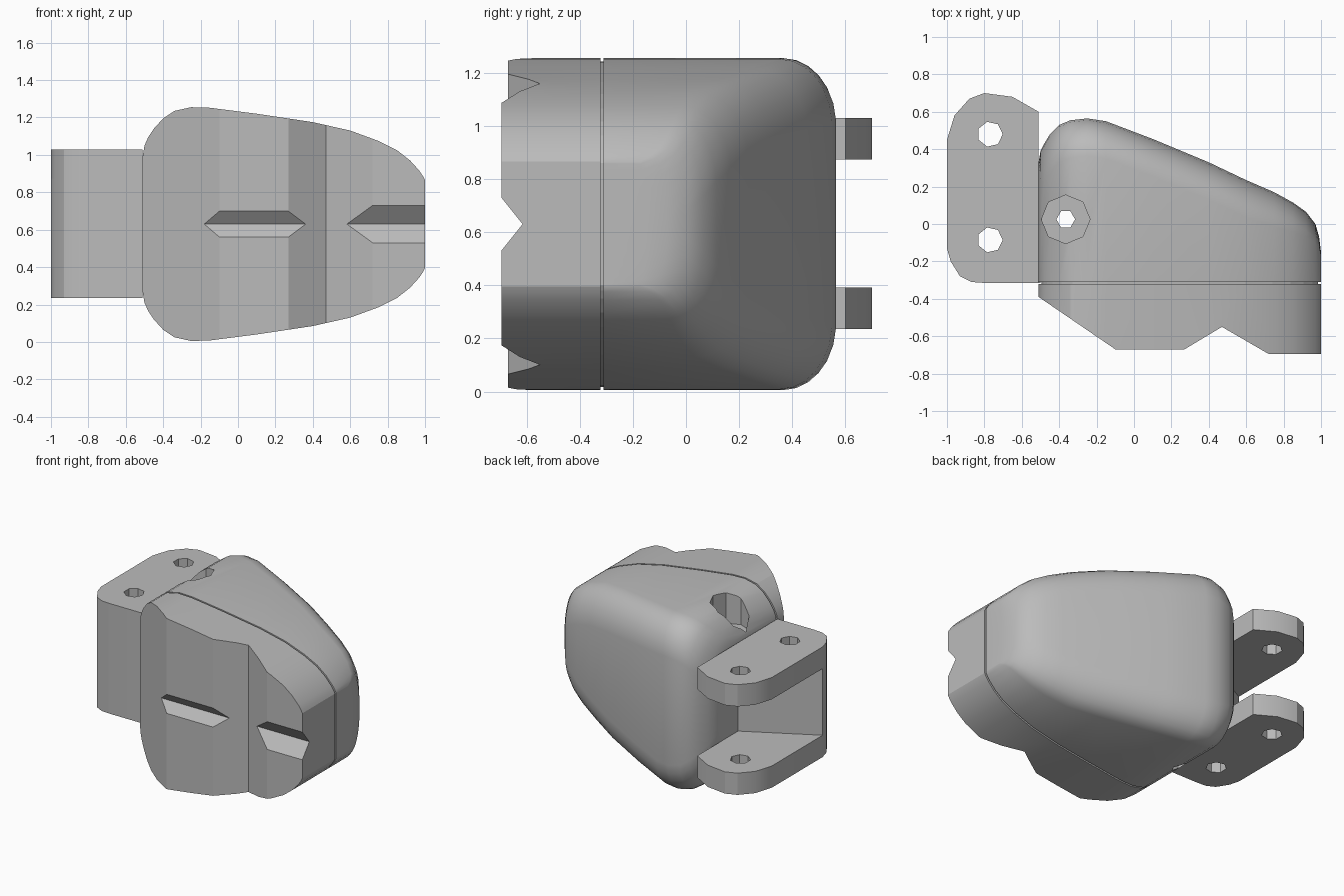
import bpy, bmesh, math
from mathutils import Vector

cube = bpy.data.objects.get("Cube")
if cube:
    bpy.data.objects.remove(cube, do_unlink=True)

grey = bpy.data.materials.new("plain_grey")
grey.use_nodes = True
grey.diffuse_color = (0.5, 0.5, 0.5, 1)
for node in grey.node_tree.nodes:
    if node.type == 'BSDF_PRINCIPLED':
        node.inputs["Base Color"].default_value = (0.5, 0.5, 0.5, 1)

MID = 0.63  # height of the symmetry plane


def finish(name, bm):
    bmesh.ops.recalc_face_normals(bm, faces=bm.faces[:])
    mesh = bpy.data.meshes.new(name)
    bm.to_mesh(mesh)
    bm.free()
    mesh.materials.append(grey)
    obj = bpy.data.objects.new(name, mesh)
    bpy.context.collection.objects.link(obj)
    return obj


def prism(name, points, axis, start, end):
    """Extrude a flat outline along one axis."""
    place = {'x': lambda u, v, w: (w, u, v),
             'y': lambda u, v, w: (u, w, v),
             'z': lambda u, v, w: (u, v, w)}[axis]
    bm = bmesh.new()
    face = bm.faces.new([bm.verts.new(place(u, v, start)) for u, v in points])
    extruded = bmesh.ops.extrude_face_region(bm, geom=[face])["geom"]
    shift = Vector(place(0, 0, end - start))
    bmesh.ops.translate(bm, vec=shift, verts=[g for g in extruded if isinstance(g, bmesh.types.BMVert)])
    return finish(name, bm)


def ngon(x, y, radius, sides):
    return [(x + radius * math.cos(math.tau * i / sides), y + radius * math.sin(math.tau * i / sides))
            for i in range(sides)]


def activate(obj):
    bpy.ops.object.select_all(action='DESELECT')
    obj.select_set(True)
    bpy.context.view_layer.objects.active = obj


def boolean(obj, cutter, operation='DIFFERENCE'):
    activate(obj)
    mod = obj.modifiers.new("cut", 'BOOLEAN')
    mod.operation, mod.solver, mod.object = operation, 'EXACT', cutter
    bpy.ops.object.modifier_apply(modifier=mod.name)
    bpy.data.objects.remove(cutter, do_unlink=True)


def smooth(obj, degrees):
    activate(obj)
    bpy.ops.object.shade_smooth_by_angle(angle=math.radians(degrees))


# Body stations: x, half height, depth of the back surface
stations = [(-.51, .36, .33), (-.5, .42, .39), (-.48, .465, .43), (-.45, .51, .48), (-.4, .565, .53),
            (-.34, .605, .555), (-.25, .625, .565), (-.15, .622, .55), (.1, .59, .455), (.4, .545, .33),
            (.6, .5, .235), (.75, .445, .17), (.85, .395, .115), (.92, .34, .065), (.97, .285, 0),
            (.99, .255, -.07), (1, .235, -.15)]
outline = [(x, MID + h) for x, h, b in stations] + [(x, MID - h) for x, h, b in reversed(stations)]

# Rear housing: a back surface with rounded rims, closed down to the seam
ROUND = 0.25
insets = [0, .008, .03, .065, .11, .17, .235]
bm = bmesh.new()
grid = []
for x, h, back in stations:
    column = []
    fit = min(1, h / ROUND)
    strength = 0.2 * max(0, min(1, (back + 0.2) / 0.4))
    for sign, rows in ((1, insets), (-1, insets[::-1])):
        for d in rows:
            d *= fit
            drop = strength * (1 - math.sqrt(max(0, 1 - (1 - d / ROUND) ** 2)))
            column.append(bm.verts.new((x, back - drop, MID + sign * (h - d))))
    grid.append(column)
for left, right in zip(grid, grid[1:]):
    for i in range(len(left) - 1):
        bm.faces.new((left[i], left[i + 1], right[i + 1], right[i]))
rim = ([c[0] for c in grid] + grid[-1][1:-1] + [c[-1] for c in reversed(grid)] + grid[0][-2:0:-1])
base = [bm.verts.new((v.co.x, -0.31, v.co.z)) for v in rim]
for i in range(len(rim)):
    j = (i + 1) % len(rim)
    bm.faces.new((rim[i], rim[j], base[j], base[i]))
bm.faces.new(base)
housing = finish("rear_housing", bm)

# Screw hole with a wide octagonal recess
boolean(housing, prism("recess_cutter", ngon(-.365, .025, .13, 8), 'z', 1.03, 1.5))
boolean(housing, prism("screw_cutter", ngon(-.365, .025, .05, 6), 'z', -.2, 1.2))
smooth(housing, 38)

# Thin recessed joint between housing and front plate
joint = prism("seam_joint", [(0.25 + (x - 0.25) * .98, MID + (z - MID) * .98) for x, z in outline],
              'y', -.33, -.30)
boolean(joint, prism("joint_cutter", ngon(-.365, .025, .05, 6), 'z', -.2, 1.4))

# Front plate: body outline crossed with the stepped front profile
plate = prism("front_plate", outline, 'y', -.8, -.322)
profile = [(-.6, -.2), (-.6, -.328), (-.51, -.39), (-.1, -.67), (.27, -.67), (.47, -.55),
           (.72, -.695), (1.1, -.695), (1.1, -.2)]
boolean(plate, prism("profile_cutter", profile, 'z', -.2, 1.5), 'INTERSECT')
boolean(plate, prism("groove_cutter", [(-.615, MID), (-.815, MID + .25), (-.815, MID - .25)],
                     'x', -.6, 1.2))
smooth(plate, 20)

# Hinge bracket: two ears joined by a slanted web
corner = [(-1, -.13), (-.98, -.2), (-.93, -.28), (-.87, -.31), (-.8, -.315), (-.5, -.315)]
ear = [(-.51, .6), (-.65, .68), (-.8, .7), (-.88, .67), (-.96, .58), (-1, .45)] + corner[:-1] + [(-.51, -.315)]
web = corner + [(-.5, .14)]
parts = [("lower_ear", ear, .235, .392), ("upper_ear", ear, .873, 1.03), ("hinge_web", web, .391, .874)]
for name, points, low, high in parts:
    part = prism(name, points, 'z', low, high)
    for y in (.48, -.085):
        if name != "hinge_web" or y < 0:
            boolean(part, prism("pin_cutter", ngon(-.77, y, .068, 7), 'z', 0, 1.3))
    smooth(part, 25)
